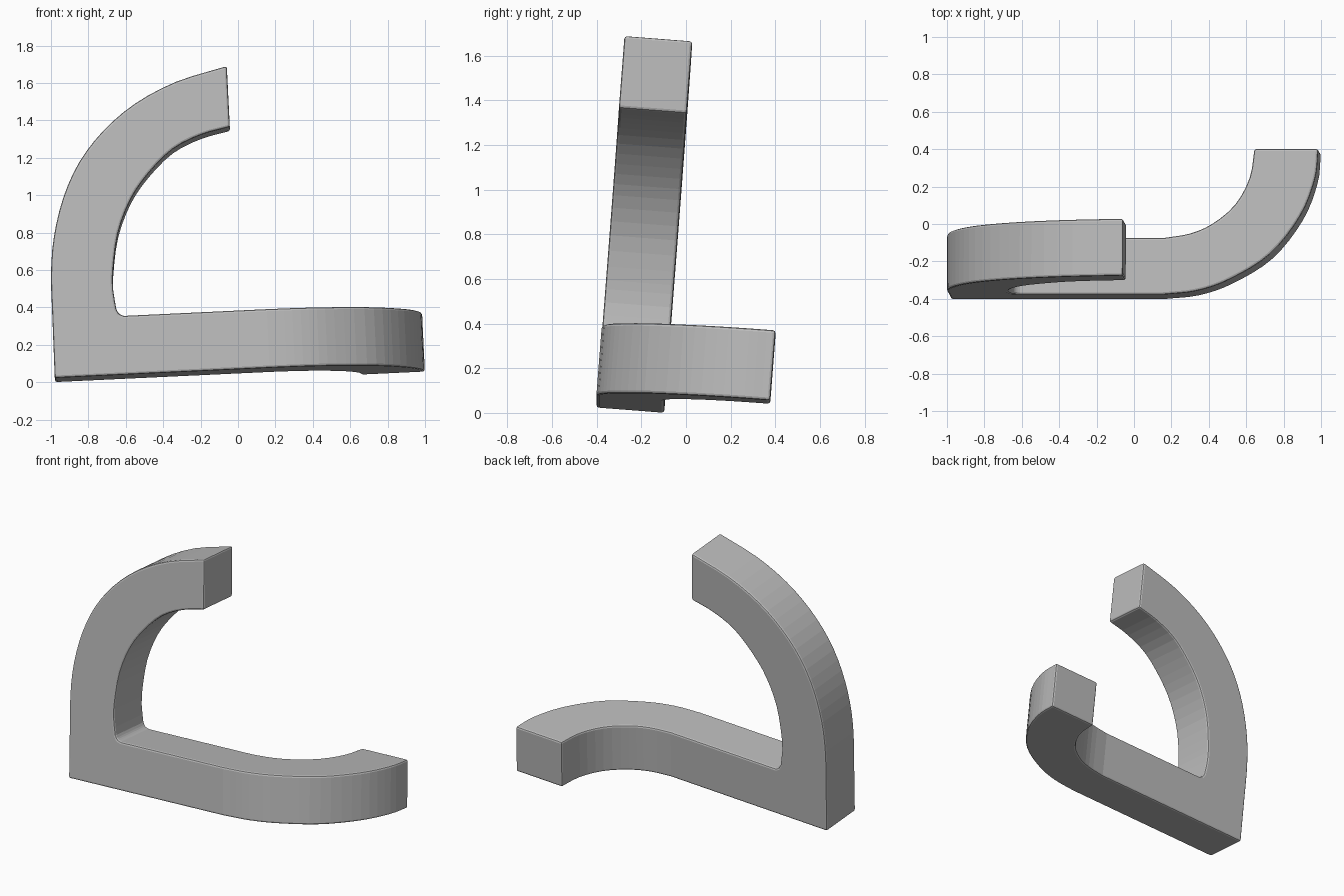
import bpy, bmesh, math
from mathutils import Vector, Matrix

if "Cube" in bpy.data.objects:
    bpy.data.objects.remove(bpy.data.objects["Cube"])

DEPTH, HEIGHT, JOIN = 0.305, 0.315, 1.0          # bar section, and where the arm starts
TILT_X, TILT_Y = math.radians(-4.45), math.radians(-2.7)
CORNER = Vector((-0.98, -0.40, 0.028))           # front lower left corner
ROT = Matrix.Rotation(TILT_Y, 3, 'Y') @ Matrix.Rotation(TILT_X, 3, 'X')


def spline(pts, n=3):
    """Catmull-Rom curve through 2D points"""
    p = [Vector(q) for q in pts]
    p = [2 * p[0] - p[1]] + p + [2 * p[-1] - p[-2]]
    out = []
    for a, b, c, d in zip(p, p[1:], p[2:], p[3:]):
        for i in range(n):
            t = i / n
            out.append(0.5 * (2 * b + (c - a) * t + (2 * a - 5 * b + 4 * c - d) * t * t
                              + (3 * b - a - 3 * c + d) * t ** 3))
    return out + [p[-2]]


def untilt(x, z):
    """Front view position to the leaning front face"""
    dx, dz = x - CORNER.x, z - CORNER.z
    c, s = math.cos(TILT_Y), -math.sin(TILT_Y)
    return (c * dx + s * dz, (c * dz - s * dx) / math.cos(TILT_X))


def prism(bm, outline, place, open_side):
    """Extrude an outline, leaving one side open for joining"""
    lo = [bm.verts.new(place(p, 0)) for p in outline]
    hi = [bm.verts.new(place(p, 1)) for p in outline]
    bm.faces.new(lo)
    bm.faces.new(hi[::-1])
    n = len(lo)
    for i in range(n):
        if i != open_side:
            j = (i + 1) % n
            bm.faces.new((lo[j], lo[i], hi[i], hi[j]))


bm = bmesh.new()

# upright: straight base with a curved column
inner = spline([untilt(*q) for q in [
    (-.668, .5), (-.668, .6), (-.642, .80), (-.575, .98), (-.48, 1.12),
    (-.35, 1.25), (-.2, 1.327), (-.044, 1.37)]])
outer = spline([untilt(*q) for q in [
    (-.06, 1.695), (-.33, 1.612), (-.55, 1.495), (-.72, 1.35), (-.85, 1.18),
    (-.935, .99), (-.985, .78), (-1.0, .58), (-.993, .36)]])
fillet = [(.385, HEIGHT), (.36, .325), (.347, .35), (.34, .4)]
upright = [(0, 0), (JOIN, 0), (JOIN, HEIGHT)] + fillet + inner + outer
prism(bm, upright, lambda p, t: (p[0], t * DEPTH, p[1]), 1)

# arm: continues the base and curves backwards
arm_out = spline([(1.15, 0), (1.33, .02), (1.508, .082), (1.722, .216),
                  (1.883, .42), (1.962, .62), (1.979, .781)], 4)
arm_in = spline([(1.637, .781), (1.612, .626), (1.535, .483), (1.415, .381),
                 (1.295, .328), (1.16, DEPTH)])
arm = [(JOIN, 0)] + arm_out + arm_in + [(JOIN, DEPTH)]
prism(bm, arm, lambda p, t: (p[0], p[1], t * HEIGHT), len(arm) - 1)

bmesh.ops.remove_doubles(bm, verts=bm.verts, dist=1e-4)
bmesh.ops.recalc_face_normals(bm, faces=bm.faces)
bm.transform(Matrix.Translation(CORNER) @ ROT.to_4x4())

# rest on the ground, centred
for k, mid in ((0, .5), (1, .5), (2, 0)):
    vals = [v.co[k] for v in bm.verts]
    shift = min(vals) + mid * (max(vals) - min(vals))
    for v in bm.verts:
        v.co[k] -= shift

mesh = bpy.data.meshes.new("curved_bracket")
bm.to_mesh(mesh)
bm.free()
obj = bpy.data.objects.new("curved_bracket", mesh)
bpy.context.collection.objects.link(obj)

grey = bpy.data.materials.new("light grey")
grey.diffuse_color = (0.5, 0.5, 0.5, 1)
grey.use_nodes = True
grey.node_tree.nodes["Principled BSDF"].inputs["Base Color"].default_value = grey.diffuse_color
mesh.materials.append(grey)

# softly rounded edges
bev = obj.modifiers.new("round_edges", 'BEVEL')
bev.width, bev.segments = 0.012, 2
bev.limit_method, bev.angle_limit = 'ANGLE', math.radians(40)
